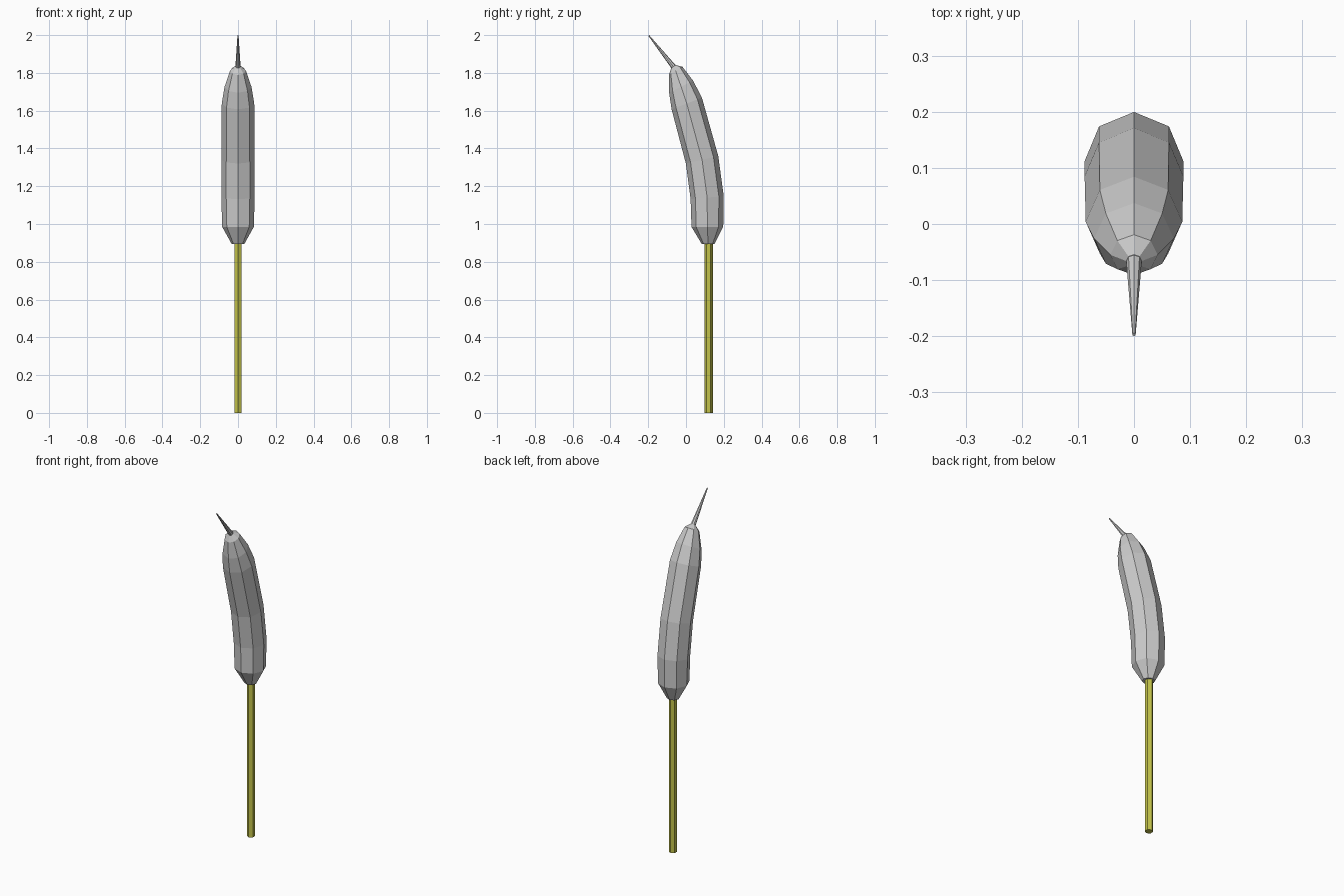
import bpy, bmesh, math
from mathutils import Vector

if "Cube" in bpy.data.objects:
    bpy.data.objects.remove(bpy.data.objects["Cube"])


def loft(name, rings, sides, color=None):
    """Skin tilted rings given as (y, z, radius, tilt in degrees) and cap both ends."""
    bm = bmesh.new()
    loops = []
    for y, z, r, tilt in rings:
        t = math.radians(tilt)
        across = Vector((0, math.cos(t), math.sin(t)))
        loop = []
        for i in range(sides):
            a = 2 * math.pi * i / sides
            p = Vector((r * math.sin(a), y, z)) + across * r * math.cos(a)
            loop.append(bm.verts.new(p))
        loops.append(loop)
    for low, high in zip(loops, loops[1:]):
        for i in range(sides):
            j = (i + 1) % sides
            bm.faces.new((low[i], low[j], high[j], high[i]))
    bm.faces.new(loops[0])
    bm.faces.new(loops[-1])
    bmesh.ops.recalc_face_normals(bm, faces=bm.faces)
    mesh = bpy.data.meshes.new(name)
    bm.to_mesh(mesh)
    bm.free()
    obj = bpy.data.objects.new(name, mesh)
    bpy.context.collection.objects.link(obj)
    if color:
        mat = bpy.data.materials.new(name + "_color")
        mat.diffuse_color = color
        mat.use_nodes = True
        mat.node_tree.nodes["Principled BSDF"].inputs["Base Color"].default_value = mat.diffuse_color
        mesh.materials.append(mat)
    return obj


# Straight six-sided stem
loft("stem", [(0.12, 0, 0.022, 0), (0.12, 0.91, 0.022, 0)], 6, (0.55, 0.55, 0.07, 1))

# Curved eight-sided seed head
loft("seed_head", [
    (0.117, 0.895, 0.034, 0),
    (0.113, 0.985, 0.084, 0),
    (0.112, 1.14, 0.088, 5),
    (0.085, 1.34, 0.088, 13),
    (0.004, 1.638, 0.086, 21),
    (-0.026, 1.727, 0.071, 27),
    (-0.055, 1.811, 0.042, 31),
    (-0.066, 1.834, 0.014, 34),
], 8)

# Thin leaning spike at the tip
loft("tip_spike", [(-0.064, 1.83, 0.014, 38), (-0.197, 1.998, 0.003, 38)], 8)
